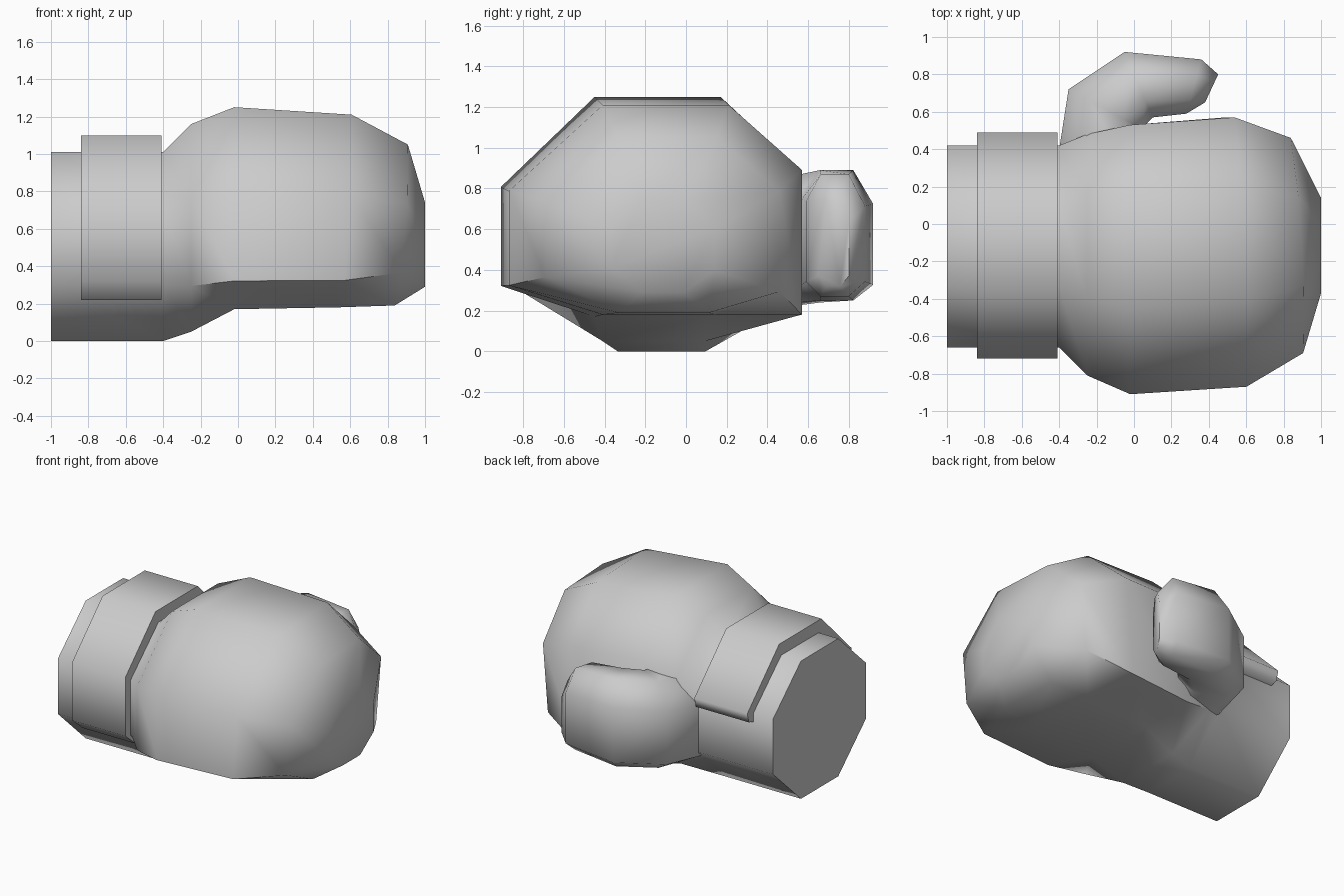
import bpy, bmesh, math
from mathutils import Vector

cube = bpy.data.objects.get("Cube")
if cube:
    bpy.data.objects.remove(cube, do_unlink=True)

leather = bpy.data.materials.new("grey leather")
leather.use_nodes = True
leather.diffuse_color = (0.6, 0.6, 0.6, 1)
leather.node_tree.nodes["Principled BSDF"].inputs["Base Color"].default_value = (0.6, 0.6, 0.6, 1)


def loft(name, rings, angle):
    """Skin closed rings of points into a capped solid."""
    bm = bmesh.new()
    rows = [[bm.verts.new(p) for p in ring] for ring in rings]
    n = len(rows[0])
    for a, b in zip(rows, rows[1:]):
        for i in range(n):
            j = (i + 1) % n
            bm.faces.new((a[i], a[j], b[j], b[i]))
    bm.faces.new(rows[0])
    bm.faces.new(rows[-1])
    bmesh.ops.recalc_face_normals(bm, faces=bm.faces)
    mesh = bpy.data.meshes.new(name)
    bm.to_mesh(mesh)
    bm.free()
    mesh.materials.append(leather)
    obj = bpy.data.objects.new(name, mesh)
    bpy.context.collection.objects.link(obj)
    bpy.ops.object.select_all(action='DESELECT')
    obj.select_set(True)
    bpy.context.view_layer.objects.active = obj
    bpy.ops.object.shade_smooth_by_angle(angle=math.radians(angle))
    return obj


# Cross-section templates in unit (y, z): regular wrist and fuller palm
WRIST = [(.3, 0), (.7, 0), (1, .3), (1, .7), (.7, 1), (.3, 1), (0, .7), (0, .3)]
PALM = [(.32, 0), (.7, 0), (1, 0), (1, .69), (.75, 1), (.32, 1), (0, .59), (0, .14)]


def section(x, y0, y1, z0, z1, palm, tilt):
    ring = []
    for w, p in zip(WRIST, PALM):
        u, v = Vector(w).lerp(Vector(p), palm)
        ring.append((x + tilt * (v - u), y0 + u * (y1 - y0), z0 + v * (z1 - z0)))
    return ring


# Wrist and fist in one body: x, y range, z range, palm blend, tilt
body = [
    (-1, -.66, .42, 0, 1.01, 0, 0),
    (-.4, -.66, .42, 0, 1.01, 0, 0),
    (-.25, -.81, .48, .05, 1.16, .5, 0),
    (-.02, -.91, .53, .17, 1.25, 1, 0),
    (.56, -.87, .57, .18, 1.21, 1, .07),
    (.86, -.69, .46, .19, 1.05, .6, .07),
    (1, -.37, .14, .29, .74, .2, 0),
]
loft("glove_body", [section(*s) for s in body], 62)

# Thumb: outer and inner path points in plan, with z range
thumb = [
    ((-.4, .4), (.1, .25), .2, .8),
    ((-.35, .72), (.04, .51), .24, .87),
    ((-.05, .92), (.1, .57), .25, .89),
    ((.36, .88), (.28, .59), .27, .87),
    ((.45, .8), (.38, .65), .32, .74),
]
THUMB = [(0, .12), (.28, 0), (.75, 0), (1, .12), (1, .78), (.75, 1), (.28, 1), (0, .74)]
rings = []
for outer, inner, z0, z1 in thumb:
    ring = []
    for u, v in THUMB:
        p = Vector(outer).lerp(Vector(inner), u)
        ring.append((p.x, p.y, z0 + v * (z1 - z0)))
    rings.append(ring)
loft("thumb", rings, 62)

# Cuff strap wrapping over the wrist, open underneath
strap = [(.4, .64), (.47, .66), (.49, .73), (.12, 1.1), (-.37, 1.1), (-.72, .75), (-.72, .32),
         (-.6, .22), (-.6, .7), (-.34, .97), (.09, .97), (.38, .7)]
loft("cuff_strap", [[(x, y, z) for y, z in strap] for x in (-.84, -.41)], 62)
